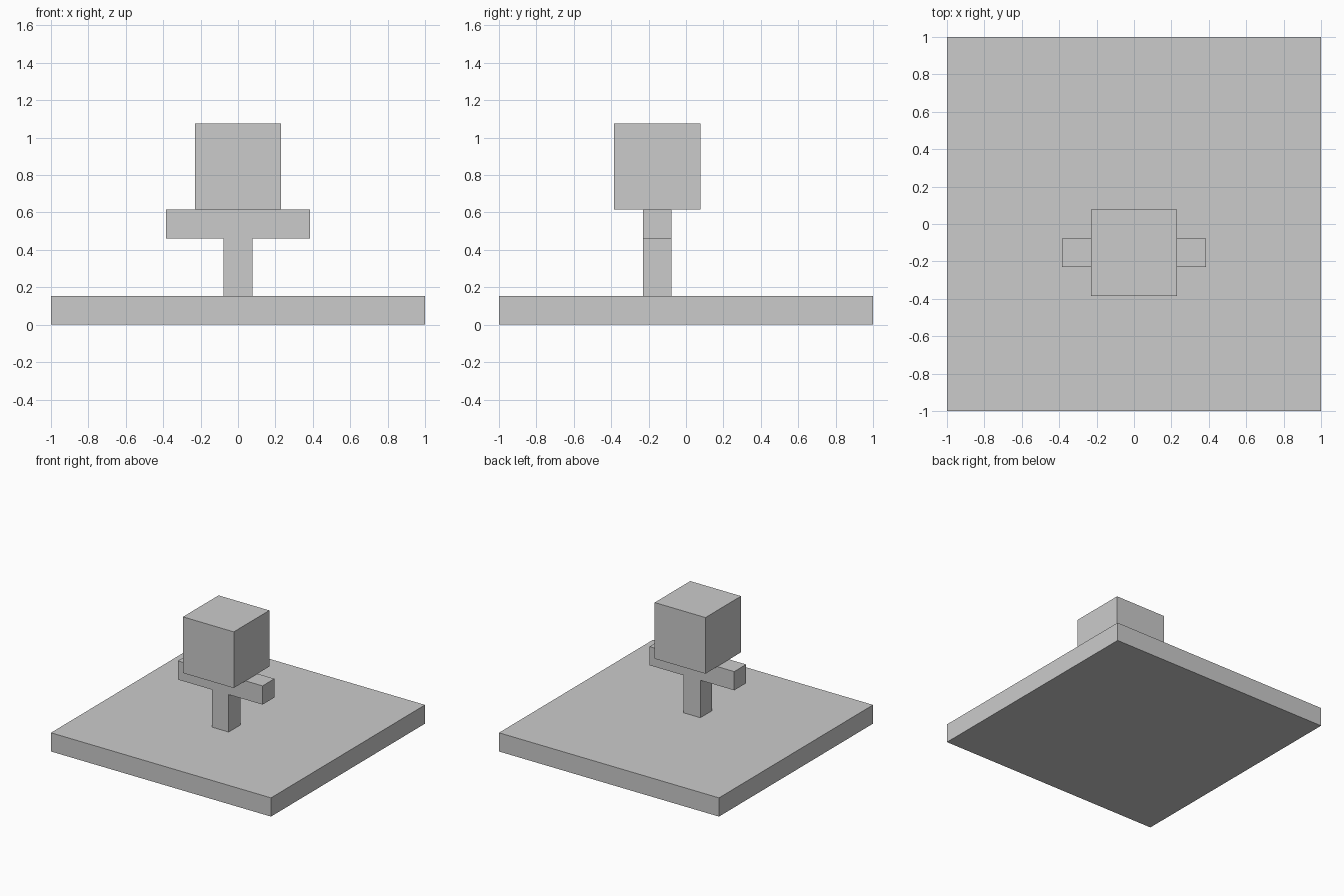
import bpy

if "Cube" in bpy.data.objects:
    bpy.data.objects.remove(bpy.data.objects["Cube"])

U = 2 / 13  # the model sits on a regular block grid


def box(name, size, centre_xy, bottom):
    """Axis-aligned box; all measures in block units."""
    x, y = centre_xy
    bpy.ops.mesh.primitive_cube_add(size=1, location=(x * U, y * U, (bottom + size[2] / 2) * U))
    obj = bpy.context.object
    obj.name = name
    obj.scale = [s * U for s in size]
    bpy.ops.object.transform_apply(location=False, rotation=False, scale=True)
    return obj


# Square ground slab
box("base_slab", (13, 13, 1), (0, 0), 0)

# Figure stacked one block in front of the centre
CENTRE = (0, -1)
box("post", (1, 1, 2), CENTRE, 1)
box("crossbar", (5, 1, 1), CENTRE, 3)
box("top_cube", (3, 3, 3), CENTRE, 4)
